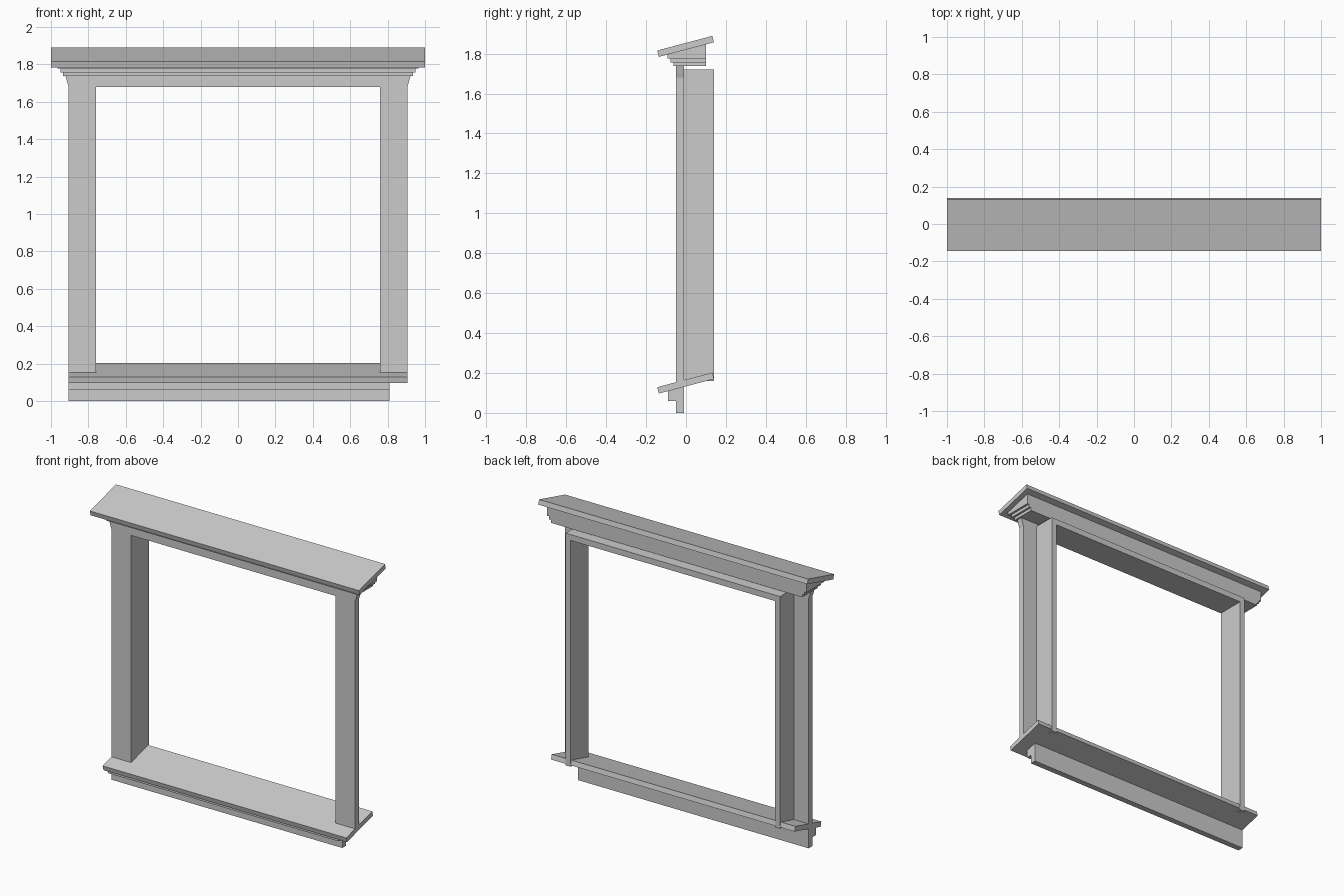
import bpy, bmesh
from mathutils import Vector

if "Cube" in bpy.data.objects:
    bpy.data.objects.remove(bpy.data.objects["Cube"])


def prism(name, points, direction):
    """Extrude a flat polygon along a direction."""
    bm = bmesh.new()
    face = bm.faces.new([bm.verts.new(p) for p in points])
    ext = bmesh.ops.extrude_face_region(bm, geom=[face])
    moved = [g for g in ext["geom"] if isinstance(g, bmesh.types.BMVert)]
    bmesh.ops.translate(bm, verts=moved, vec=Vector(direction))
    bmesh.ops.recalc_face_normals(bm, faces=bm.faces)
    mesh = bpy.data.meshes.new(name)
    bm.to_mesh(mesh)
    bm.free()
    ob = bpy.data.objects.new(name, mesh)
    bpy.context.collection.objects.link(ob)
    return ob


def along_x(name, profile, x0, x1):
    return prism(name, [(x0, y, z) for y, z in profile], (x1 - x0, 0, 0))


def along_y(name, outline, y0, y1):
    return prism(name, [(x, y0, z) for x, z in outline], (0, y1 - y0, 0))


def rect(a0, a1, b0, b1):
    return [(a0, b0), (a1, b0), (a1, b1), (a0, b1)]


# Tilted boards: drip cap on top and sill at the bottom
board = [(-0.136, 0.097), (0.14, 0.17), (0.132, 0.202), (-0.144, 0.129)]
along_x("sill", board, -0.905, 0.905)
along_x("drip_cap", [(y, z + 1.687) for y, z in board], -1.0, 1.0)

# Front casing: two legs and a head with flared top corners
half = [(0.76, 1.68), (0.76, 0.15), (0.905, 0.15), (0.905, 1.68), (0.912, 1.70), (0.922, 1.737)]
along_y("casing", half + [(-x, z) for x, z in reversed(half)], -0.05, -0.01)

# Inner jamb lining behind the casing
lining = [(0.76, 1.68), (0.76, 0.16), (0.797, 0.16), (0.797, 1.72)]
along_y("jamb_lining", lining + [(-x, z) for x, z in reversed(lining)], -0.01, 0.14)

# Stepped crown moulding, topped by a wedge that meets the drip cap
for i, (x, y, z) in enumerate([(0.935, -0.0625, 1.737), (0.95, -0.077, 1.757)]):
    along_x(f"crown_step_{i + 1}", rect(y, 0.10, z, z + 0.02), -x, x)
along_x("crown_wedge", [(-0.0925, 1.777), (0.10, 1.777), (0.10, 1.85), (-0.0925, 1.799)], -0.965, 0.965)

# Apron below the sill, stopping short on the right
apron = [(-0.01, 0.0), (-0.05, 0.0), (-0.05, 0.06), (-0.09, 0.06), (-0.09, 0.112), (-0.01, 0.133)]
along_x("apron", apron, -0.905, 0.81)
